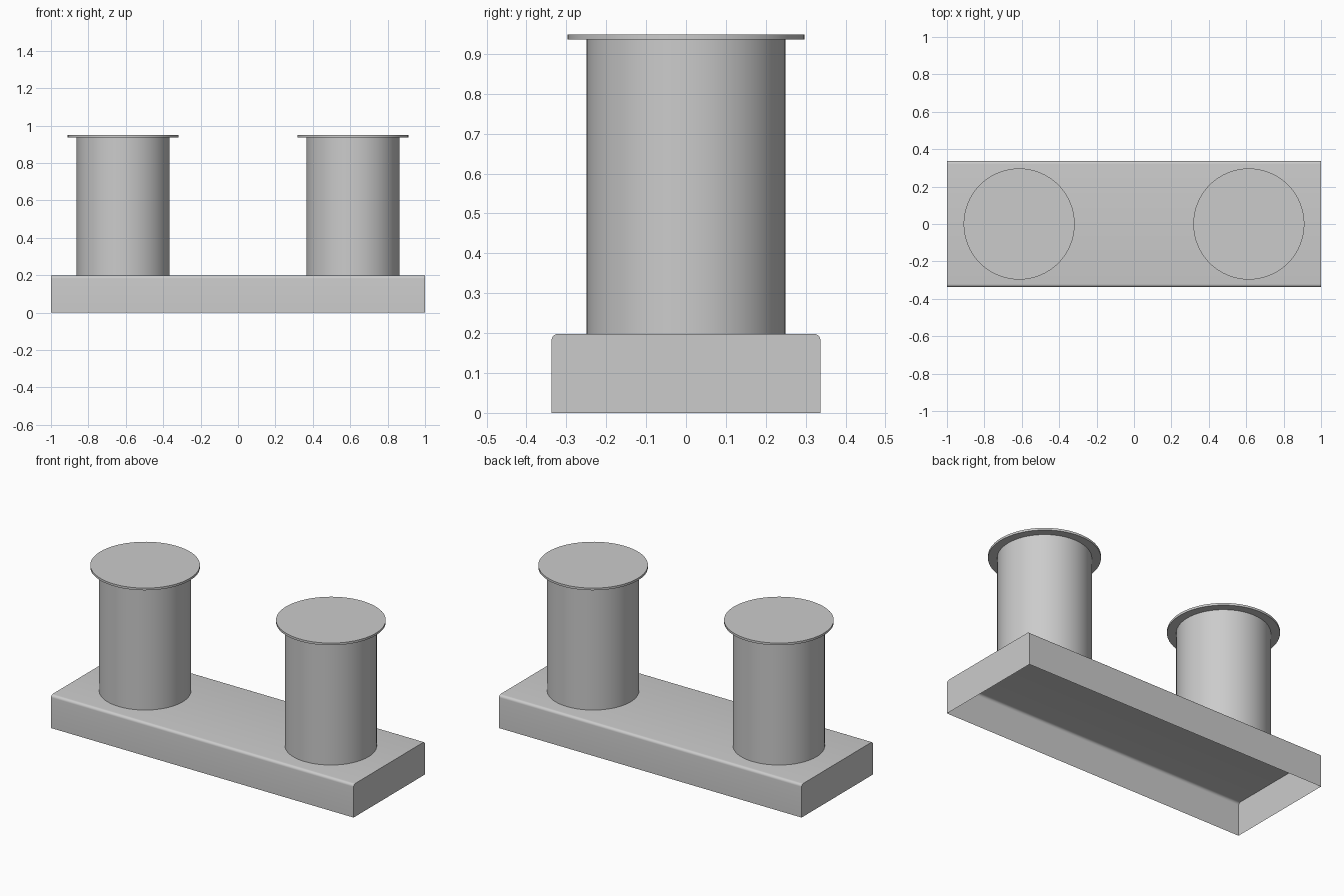
import bpy, math

if "Cube" in bpy.data.objects:
    bpy.data.objects.remove(bpy.data.objects["Cube"])

L, HALF_D, H = 1.0, 0.337, 0.198      # half length, half depth, height of the base
R = 0.016                             # rounding of the long top edges
POST_X, POST_R, TOP = 0.614, 0.249, 0.949
CAP_R, CAP_T = 0.297, 0.013


def smooth(obj):
    bpy.ops.object.select_all(action='DESELECT')
    obj.select_set(True)
    bpy.context.view_layer.objects.active = obj
    bpy.ops.object.shade_smooth_by_angle(angle=math.radians(35))


def cylinder(name, x, radius, z0, z1, fill):
    bpy.ops.mesh.primitive_cylinder_add(vertices=64, radius=radius, depth=z1 - z0,
                                        end_fill_type=fill, location=(x, 0, (z0 + z1) / 2))
    obj = bpy.context.object
    obj.name = name
    smooth(obj)


# Base: thin shell open underneath, rounded along its two long top edges
half = [(HALF_D, 0.0)]
for i in range(7):
    a = math.radians(15 * i)
    half.append((HALF_D - R + R * math.cos(a), H - R + R * math.sin(a)))
profile = half + [(-y, z) for y, z in reversed(half)]
n = len(profile)
verts = [(x, y, z) for x in (-L, L) for y, z in profile]
faces = [(i, n + i, n + i + 1, i + 1) for i in range(n - 1)]
faces += [tuple(range(n)), tuple(reversed(range(n, 2 * n)))]
faces = [tuple(reversed(f)) for f in faces]
mesh = bpy.data.meshes.new("base")
mesh.from_pydata(verts, [], faces)
base = bpy.data.objects.new("base", mesh)
bpy.context.collection.objects.link(base)

# Make all normals point outward
import bmesh
bm = bmesh.new()
bm.from_mesh(mesh)
bmesh.ops.recalc_face_normals(bm, faces=bm.faces)
bm.faces.ensure_lookup_table()
if max(bm.faces, key=lambda f: f.calc_center_median().z).normal.z < 0:
    bmesh.ops.reverse_faces(bm, faces=bm.faces)
bm.to_mesh(mesh)
bm.free()
smooth(base)

# Two posts, each with a thin wider cap
for side, s in (("left", -1), ("right", 1)):
    cylinder(side + "_post", s * POST_X, POST_R, H, TOP - CAP_T, 'NOTHING')
    cylinder(side + "_cap", s * POST_X, CAP_R, TOP - CAP_T, TOP, 'NGON')
